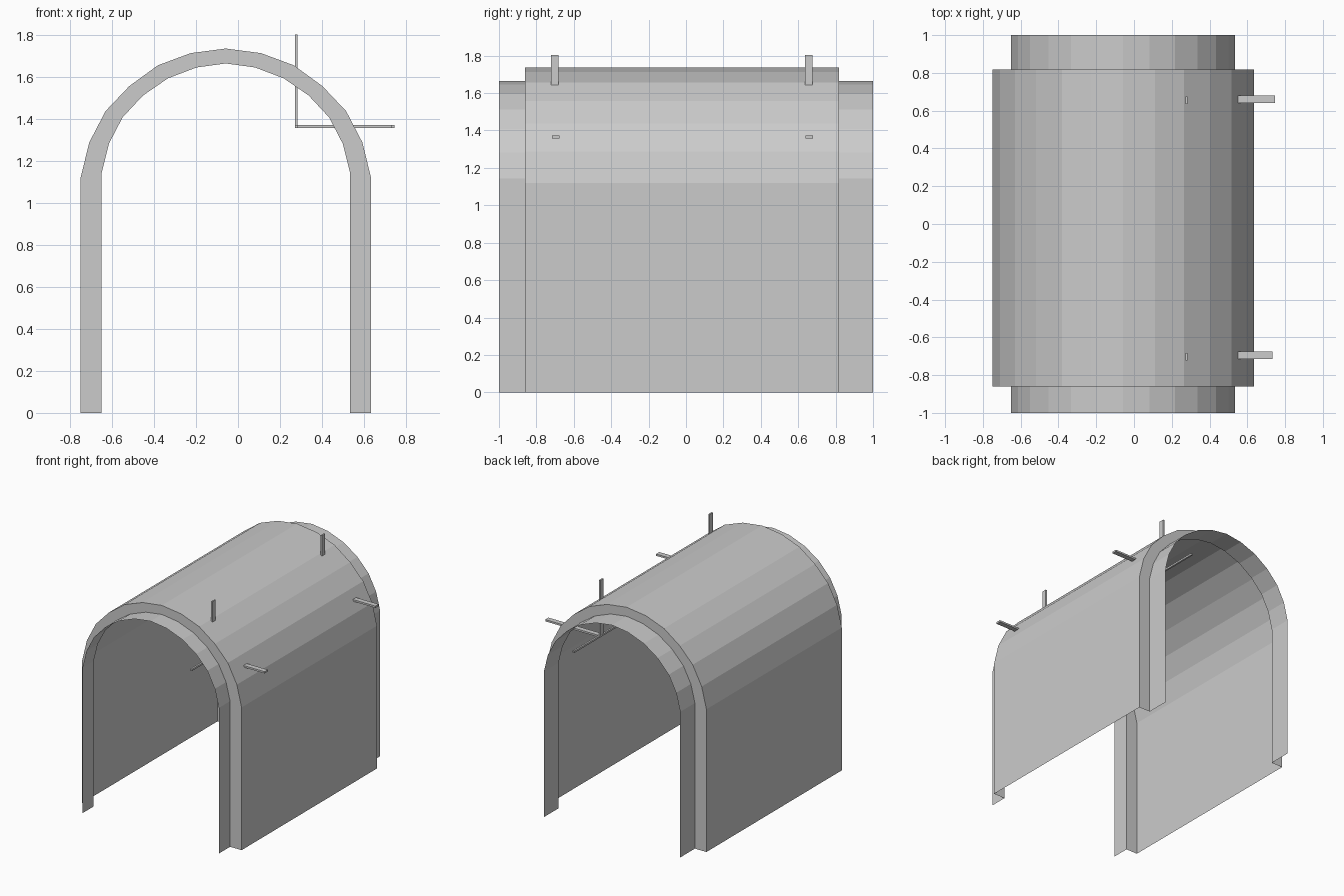
import bpy, bmesh

if "Cube" in bpy.data.objects:
    bpy.data.objects.remove(bpy.data.objects["Cube"])

CX = -0.058  # centre line of the arch

# Half profiles (offset from centre line, height), foot to crown
OUTER = [(0.692, 0), (0.692, 1.12), (0.651, 1.288), (0.573, 1.438), (0.46, 1.557),
         (0.324, 1.656), (0.168, 1.714), (0, 1.736)]
INNER = [(0.592, 0), (0.592, 1.143), (0.557, 1.283), (0.492, 1.408), (0.395, 1.512),
         (0.276, 1.594), (0.139, 1.646), (0, 1.665)]


def full_profile(half):
    left = [(CX - x, z) for x, z in half]
    right = [(CX + x, z) for x, z in reversed(half[:-1])]
    return left + right


def add_object(name, bm):
    bmesh.ops.recalc_face_normals(bm, faces=bm.faces)
    mesh = bpy.data.meshes.new(name)
    bm.to_mesh(mesh)
    bm.free()
    ob = bpy.data.objects.new(name, mesh)
    bpy.context.collection.objects.link(ob)
    return ob


def loft(name, sections):
    bm = bmesh.new()
    rows = [[bm.verts.new((x, y, z)) for x, z in full_profile(half)] for half, y in sections]
    for a, b in zip(rows, rows[1:]):
        for i in range(len(a) - 1):
            bm.faces.new((a[i], a[i + 1], b[i + 1], b[i]))
    ob = add_object(name, bm)
    # Open sheet: make sure the normals point outwards
    if max(ob.data.polygons, key=lambda p: p.center.z).normal.z < 0:
        ob.data.flip_normals()


def box(name, lo, hi):
    bm = bmesh.new()
    bmesh.ops.create_cube(bm, size=1)
    for v in bm.verts:
        v.co = [(l + h) / 2 + c * (h - l) for l, h, c in zip(lo, hi, v.co)]
    add_object(name, bm)


# Arched sheet: narrow lip, step out, wide middle, step in, narrow lip
loft("arch_shell", [(INNER, -1), (INNER, -0.861), (OUTER, -0.861),
                    (OUTER, 0.818), (INNER, 0.818), (INNER, 1)])

# Long rail inside the arch
X, Z, T = 0.278, 1.365, 0.007
box("inner_rail", (X - T, -0.98, Z - T), (X + T, 1.0, Z + T))

# Upright and sideways pegs passing through the shell from the rail
for end, yu, ys, tip in (("front", -0.702, -0.696, 0.733), ("back", 0.655, 0.66, 0.746)):
    box(end + "_upright_peg", (X - 0.006, yu - 0.02, Z), (X + 0.006, yu + 0.02, 1.803))
    box(end + "_side_peg", (X, ys - 0.02, Z - T), (tip, ys + 0.02, Z + T))
